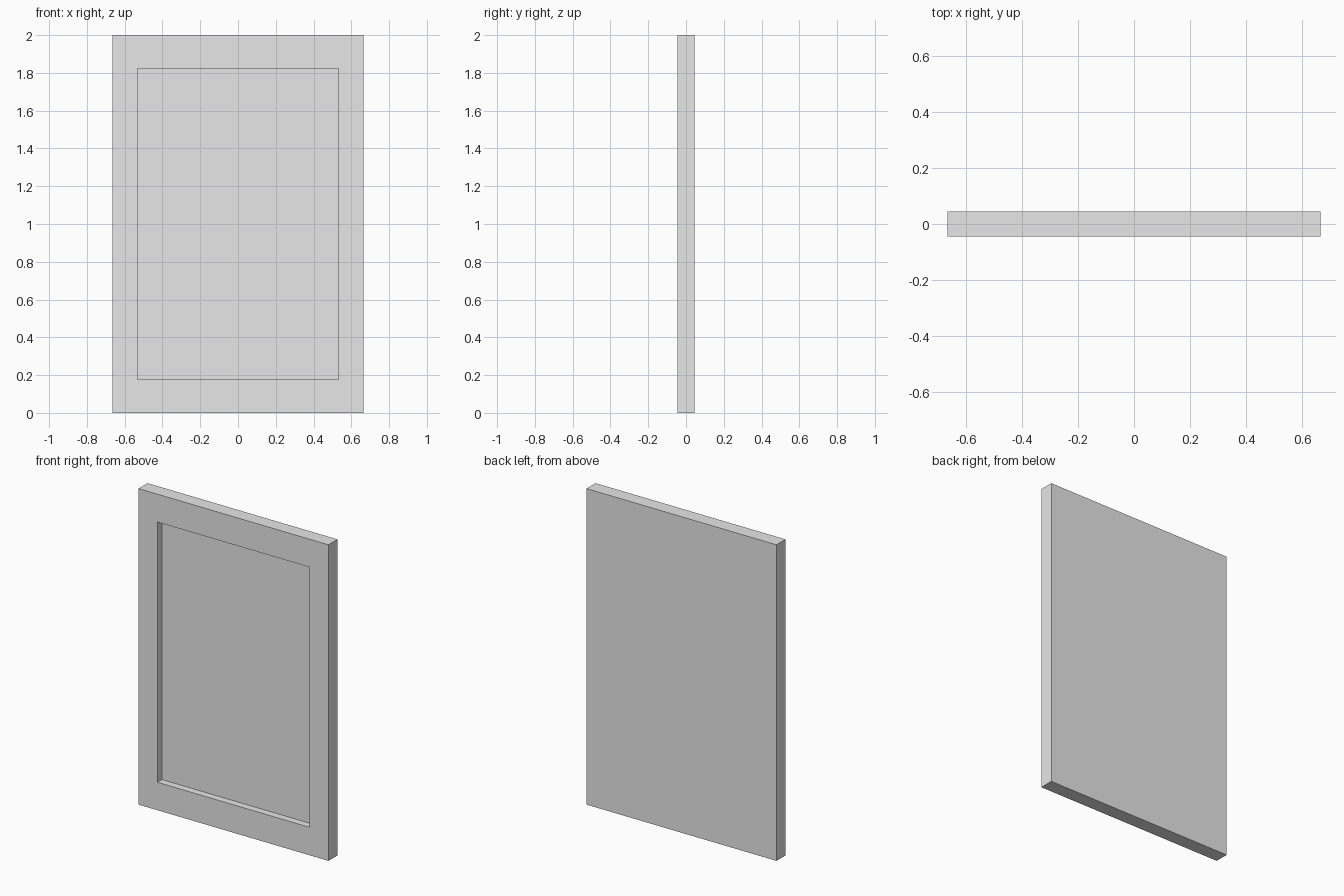
import bpy
import bmesh

if "Cube" in bpy.data.objects:
    bpy.data.objects.remove(bpy.data.objects["Cube"], do_unlink=True)

WIDTH, DEPTH, HEIGHT = 1.33, 0.09, 2.0
OPEN_W, OPEN_H, RECESS = 1.064, 1.646, 0.045

# Plain grey material
grey = bpy.data.materials.new("light_grey")
grey.use_nodes = True
colour = (0.8, 0.8, 0.8, 1.0)
grey.diffuse_color = colour
grey.node_tree.nodes["Principled BSDF"].inputs["Base Color"].default_value = colour

# Slab standing on the ground
bm = bmesh.new()
bmesh.ops.create_cube(bm, size=1)
bmesh.ops.scale(bm, vec=(WIDTH, DEPTH, HEIGHT), verts=bm.verts)
bmesh.ops.translate(bm, vec=(0, 0, HEIGHT / 2), verts=bm.verts)

# Inset the front face for the frame border, then push the panel back
bm.normal_update()
panel = min(bm.faces, key=lambda f: f.normal.y)
bmesh.ops.inset_individual(bm, faces=[panel], thickness=0.1)
for v in panel.verts:
    v.co.x = OPEN_W / 2 * (1 if v.co.x > 0 else -1)
    v.co.z = HEIGHT / 2 + OPEN_H / 2 * (1 if v.co.z > HEIGHT / 2 else -1)
moved = bmesh.ops.extrude_discrete_faces(bm, faces=[panel])["faces"][0]
bmesh.ops.translate(bm, vec=(0, RECESS, 0), verts=moved.verts)
bmesh.ops.recalc_face_normals(bm, faces=bm.faces)

mesh = bpy.data.meshes.new("framed_panel")
bm.to_mesh(mesh)
bm.free()
mesh.materials.append(grey)
bpy.context.collection.objects.link(bpy.data.objects.new("framed_panel", mesh))
